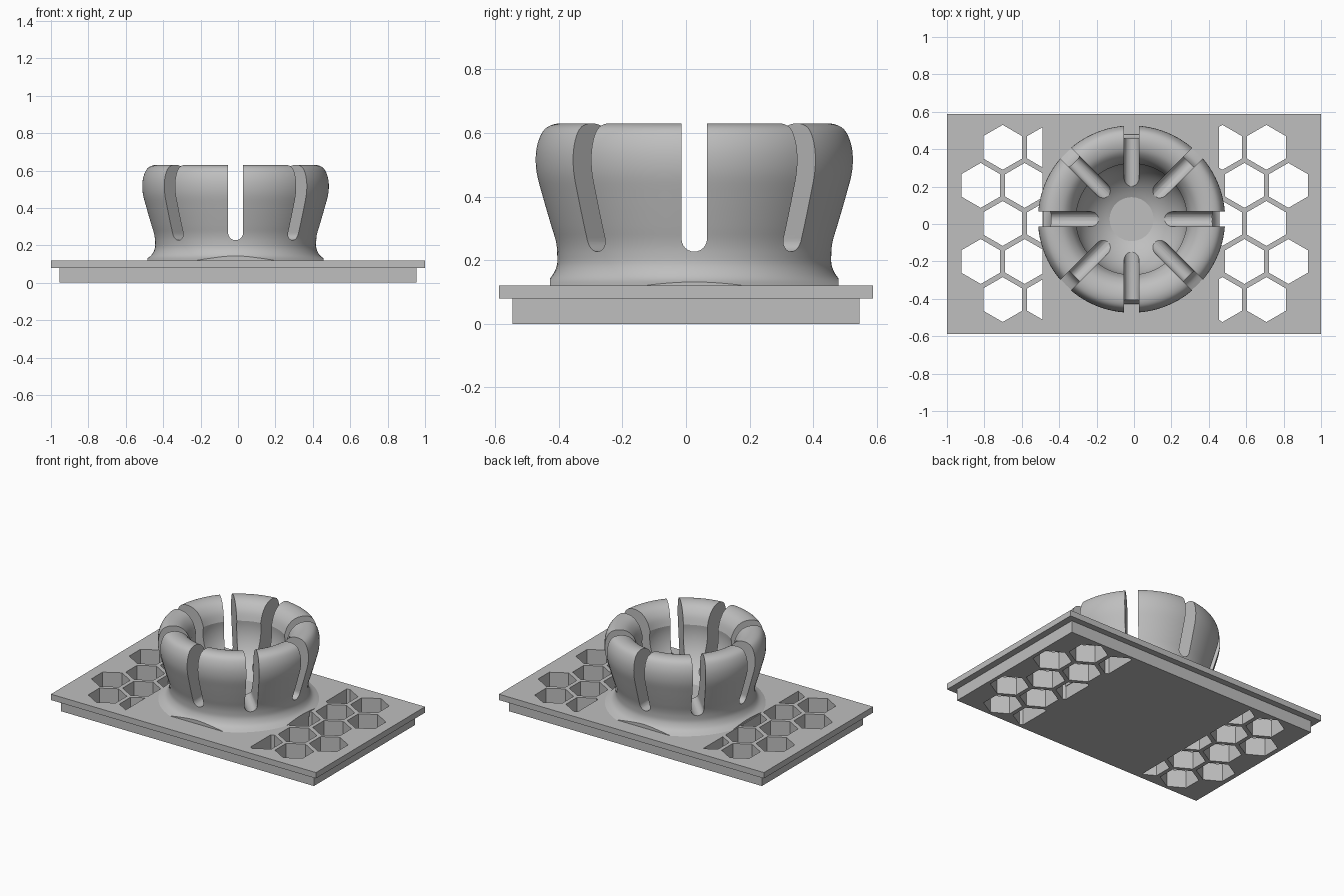
import bpy, bmesh, math
from mathutils import Matrix, Vector

if "Cube" in bpy.data.objects:
    bpy.data.objects.remove(bpy.data.objects["Cube"], do_unlink=True)

CX, CY = -0.013, 0.026            # socket axis
CLIP_X, CLIP_Y = 0.472, 0.453     # half size of the pad under the socket

grey = bpy.data.materials.new("grey")
grey.use_nodes = True
COLOUR = (0.52, 0.52, 0.52, 1)
grey.diffuse_color = COLOUR
grey.node_tree.nodes["Principled BSDF"].inputs["Base Color"].default_value = COLOUR


def make_object(name, bm):
    bmesh.ops.recalc_face_normals(bm, faces=bm.faces)
    mesh = bpy.data.meshes.new(name)
    bm.to_mesh(mesh)
    bm.free()
    mesh.materials.append(grey)
    obj = bpy.data.objects.new(name, mesh)
    bpy.context.collection.objects.link(obj)
    return obj


def add_box(bm, low, high):
    low, high = Vector(low), Vector(high)
    place = Matrix.Translation((low + high) / 2) @ Matrix.Diagonal((*(high - low), 1))
    bmesh.ops.create_cube(bm, size=1, matrix=place)


def add_prism(bm, outline, offset):
    face = bm.faces.new([bm.verts.new(p) for p in outline])
    out = bmesh.ops.extrude_face_region(bm, geom=[face])["geom"]
    verts = [v for v in out if isinstance(v, bmesh.types.BMVert)]
    bmesh.ops.translate(bm, verts=verts, vec=offset)


def cut(obj, cutter):
    mod = obj.modifiers.new("cut", "BOOLEAN")
    mod.operation = "DIFFERENCE"
    mod.solver = "EXACT"
    mod.object = cutter
    bpy.ops.object.select_all(action="DESELECT")
    bpy.context.view_layer.objects.active = obj
    obj.select_set(True)
    bpy.ops.object.modifier_apply(modifier=mod.name)


def smooth_curve(points, steps=4):
    """Catmull-Rom curve through the points."""
    pts = [Vector(p) for p in points]
    pts = [pts[0]] + pts + [pts[-1]]
    result = []
    for a, b, c, d in zip(pts, pts[1:], pts[2:], pts[3:]):
        for i in range(steps):
            t = i / steps
            result.append(0.5 * (2 * b + (c - a) * t + (2 * a - 5 * b + 4 * c - d) * t * t
                                 + (3 * b - a - 3 * c + d) * t ** 3))
    return result + [pts[-1]]


# Honeycomb cutter: hexagons on one lattice, trimmed beside the socket pad
bm = bmesh.new()
for row in range(-2, 3):
    columns = (-3, -2, 2, 3) if row % 2 == 0 else (-3.5, -2.5, 2.5, 3.5)
    for col in columns:
        x, y = 0.003 + 0.235 * col, 0.003 + 0.2035 * row
        hexagon = [(x + 0.12 * math.sin(k * math.pi / 3), y + 0.12 * math.cos(k * math.pi / 3), -0.1)
                   for k in range(6)]
        part = bmesh.new()
        add_prism(part, hexagon, (0, 0, 0.4))
        side = 1 if col > 0 else -1
        bmesh.ops.bisect_plane(part, geom=part.verts[:] + part.edges[:] + part.faces[:],
                               plane_co=(CX - 0.005 + side * CLIP_X, 0, 0),
                               plane_no=(-side, 0, 0), clear_outer=True)
        bmesh.ops.holes_fill(part, edges=part.edges[:])
        piece = bpy.data.meshes.new("piece")
        part.to_mesh(piece)
        part.free()
        bm.from_mesh(piece)
        bpy.data.meshes.remove(piece)
hex_cutter = make_object("hex_cutter", bm)

# Stepped base plate
for name, hx, hy, z0, z1 in (("lower_plate", 0.955, 0.546, 0, 0.08),
                             ("upper_plate", 1.0, 0.588, 0.08, 0.12)):
    bm = bmesh.new()
    add_box(bm, (-hx, -hy, z0), (hx, hy, z1))
    cut(make_object(name, bm), hex_cutter)

# Socket: turned profile with flared foot, bulging wall, rolled lip and ball cavity
foot = [(0, 0.09), (0.497, 0.09)]
wall = smooth_curve([(0.497, 0.12), (0.455, 0.142), (0.433, 0.18), (0.431, 0.22), (0.437, 0.26),
                     (0.452, 0.31), (0.478, 0.4), (0.498, 0.48), (0.498, 0.55), (0.478, 0.605),
                     (0.445, 0.627), (0.4, 0.629), (0.355, 0.612), (0.318, 0.57), (0.297, 0.512)])
bowl = [(0.3 * math.cos(a), 0.47 + 0.3 * math.sin(a))
        for a in (math.radians(4 - 71 * i / 16) for i in range(17))]
profile = foot + [tuple(p) for p in wall] + bowl + [(0, bowl[-1][1])]

bm = bmesh.new()
verts = [bm.verts.new((CX + r, CY, z)) for r, z in profile]
edges = [bm.edges.new(pair) for pair in zip(verts, verts[1:])]
bmesh.ops.spin(bm, geom=verts + edges, cent=(CX, CY, 0), axis=(0, 0, 1),
               angle=2 * math.pi, steps=96)
bmesh.ops.remove_doubles(bm, verts=bm.verts, dist=0.0002)
socket = make_object("socket", bm)

# Trim the flared foot flat on four sides
bm = bmesh.new()
for s in (-1, 1):
    xs = sorted((CX + s * (CLIP_X - 0.001), CX + s * 0.7))
    ys = sorted((CY + s * CLIP_Y, CY + s * 0.7))
    add_box(bm, (xs[0], CY - 0.3, 0), (xs[1], CY + 0.3, 0.19))
    add_box(bm, (CX - 0.3, ys[0], 0), (CX + 0.3, ys[1], 0.19))
foot_cutter = make_object("foot_cutter", bm)
cut(socket, foot_cutter)

# Eight round-bottomed slots that split the wall into fingers
bm = bmesh.new()
W = 0.04
for k in range(8):
    spin = Matrix.Translation((CX, CY, 0)) @ Matrix.Rotation(k * math.pi / 4, 4, "Z")
    outline = [(0.12, W, 0.8), (0.12, -W, 0.8)]
    outline += [(0.12, -W * math.cos(a), 0.267 - W * math.sin(a))
                for a in (math.pi * i / 12 for i in range(13))]
    add_prism(bm, [spin @ Vector(p) for p in outline], spin.to_3x3() @ Vector((0.6, 0, 0)))
slot_cutter = make_object("slot_cutter", bm)
cut(socket, slot_cutter)

for cutter in (hex_cutter, foot_cutter, slot_cutter):
    bpy.data.objects.remove(cutter, do_unlink=True)

# Smooth the turned surface, keep the slot edges crisp
bpy.ops.object.select_all(action="DESELECT")
bpy.context.view_layer.objects.active = socket
socket.select_set(True)
bpy.ops.object.shade_smooth_by_angle(angle=math.radians(22))
